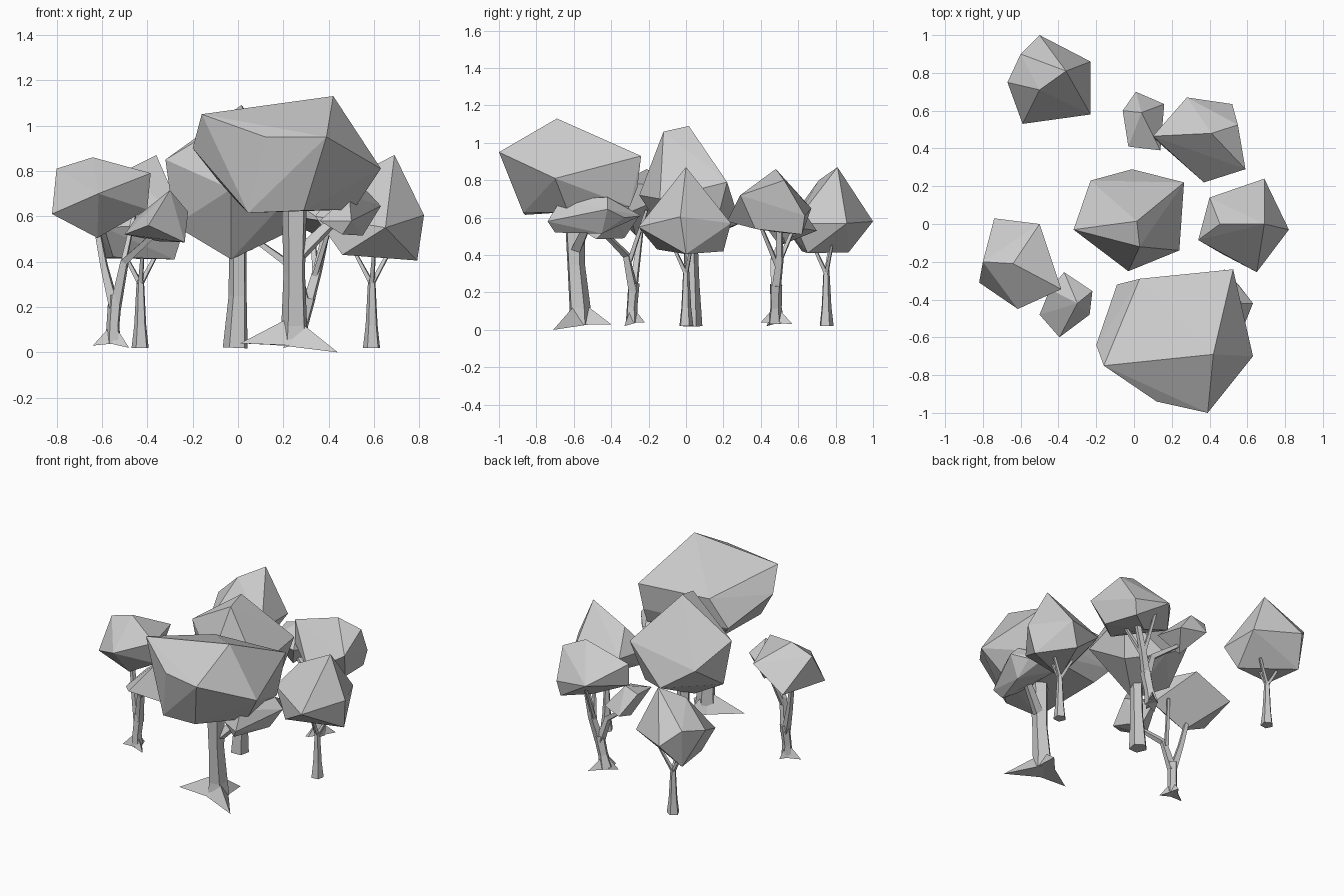
import bpy
import bmesh
from math import cos, sin, tau
from mathutils import Vector

cube = bpy.data.objects.get("Cube")
if cube:
    bpy.data.objects.remove(cube, do_unlink=True)

grey = bpy.data.materials.new("plain grey")
grey.use_nodes = True
shade = (0.6, 0.6, 0.6, 1)
grey.diffuse_color = shade
grey.node_tree.nodes["Principled BSDF"].inputs["Base Color"].default_value = shade


def finish(bm, name):
    """Turn a bmesh into a flat shaded grey object."""
    bmesh.ops.recalc_face_normals(bm, faces=bm.faces)
    mesh = bpy.data.meshes.new(name)
    bm.to_mesh(mesh)
    bm.free()
    mesh.materials.append(grey)
    obj = bpy.data.objects.new(name, mesh)
    bpy.context.scene.collection.objects.link(obj)


def faceted(name, corners):
    """Closed faceted solid wrapped around a few corners."""
    bm = bmesh.new()
    for corner in corners:
        bm.verts.new(corner)
    bmesh.ops.convex_hull(bm, input=bm.verts)
    loose = [v for v in bm.verts if not v.link_faces]
    bmesh.ops.delete(bm, geom=loose, context='VERTS')
    finish(bm, name)


def limb(name, path, radii, sides=5):
    """Tapered low-poly tube following a path."""
    points = [Vector(p) for p in path]
    bm = bmesh.new()
    rings = []
    for i, point in enumerate(points):
        ahead = points[min(i + 1, len(points) - 1)] - points[max(i - 1, 0)]
        turn = Vector((0, 0, 1)).rotation_difference(ahead.normalized())
        ring = []
        for k in range(sides):
            angle = tau * (k + 0.35) / sides
            arm = Vector((cos(angle), sin(angle), 0)) * radii[i]
            arm.rotate(turn)
            ring.append(bm.verts.new(point + arm))
        rings.append(ring)
    for low, high in zip(rings, rings[1:]):
        for k in range(sides):
            n = (k + 1) % sides
            bm.faces.new((low[k], low[n], high[n], high[k]))
    bm.faces.new(rings[0])
    bm.faces.new(rings[-1])
    finish(bm, name)


def roots(name, centre, tips, width, height):
    """Pointed wedges spreading from the foot of a trunk."""
    centre = Vector(centre)
    for number, tip in enumerate(tips):
        tip = Vector(tip)
        away = tip - centre
        side = Vector((-away.y, away.x, 0)).normalized() * width
        top = centre + Vector((0, 0, height))
        faceted(f"{name}_{number}", (tip, centre + side, centre - side, top))


def branches(name, start, ends, thick, thin):
    """Thin limbs fanning out of one fork."""
    for number, end in enumerate(ends):
        limb(f"{name}_{number}", (start, end), (thick, thin), 4)


# Large front tree
faceted("front_crown", (
    (.42, -.69, 1.13), (-.16, -.75, 1.05), (-.2, -.64, .9), (.12, -.94, .95),
    (.39, -1, .95), (.63, -.7, .81), (.525, -.24, .93), (.03, -.29, .94),
    (-.09, -.32, .76), (.045, -.86, .615), (.29, -.87, .625), (.51, -.63, .63),
    (.5, -.26, .76), (.5, -.3, .66), (0, -.38, .66)))
faceted("front_lower_crown", (
    (.63, -.42, .645), (.56, -.33, .6), (.57, -.42, .71), (.49, -.67, .695),
    (.5, -.74, .58), (.55, -.45, .515), (.46, -.7, .52), (.36, -.32, .58),
    (.36, -.66, .58), (.48, -.24, .61)))
limb("front_trunk", ((.25, -.57, .03), (.25, -.57, .12), (.25, -.59, .35),
                     (.25, -.6, .7)), (.07, .06, .05, .06))
roots("front_root", (.24, -.57, .03),
      ((.01, -.64, .04), (.44, -.71, 0), (.3, -.4, .03)), .075, .13)
branches("front_branch", (.26, -.59, .42), ((.42, -.52, .58),), .035, .025)

# Central tree
faceted("centre_crown", (
    (.015, .015, 1.09), (.03, -.12, 1.06), (-.32, -.03, .85), (-.03, -.25, .72),
    (.24, -.14, .7), (.265, .22, .79), (-.01, .29, .57), (-.23, .23, .72),
    (-.28, 0, .56), (-.03, -.05, .41), (.2, .15, .52)))
limb("centre_trunk", ((-.01, .03, .02), (0, .03, .25), (0, .02, .55)),
     (.058, .042, .04))

# Right-hand tree
faceted("east_crown", (
    (.69, 0, .87), (.455, 0, .75), (.82, -.03, .605), (.65, -.255, .55),
    (.34, -.085, .6), (.4, .14, .6), (.69, .24, .57), (.79, 0, .405),
    (.46, -.155, .43), (.62, .2, .42)))

# Left-hand tree with a small side crown
faceted("west_crown", (
    (-.64, -.21, .86), (-.8, -.2, .81), (-.82, -.31, .61), (-.615, -.45, .7),
    (-.385, -.345, .79), (-.5, 0, .755), (-.74, .03, .62),
    (-.62, -.27, .505), (-.4, -.3, .63)))
faceted("west_small_crown", (
    (-.3, -.42, .715), (-.22, -.355, .62), (-.235, -.48, .485), (-.395, -.6, .56),
    (-.5, -.48, .52), (-.445, -.345, .6), (-.37, -.255, .6), (-.35, -.33, .49)))
limb("west_trunk", ((-.55, -.29, .04), (-.55, -.29, .12), (-.54, -.28, .25)),
     (.036, .03, .032))
roots("west_root", (-.55, -.29, .04),
      ((-.64, -.31, .03), (-.48, -.33, .02), (-.54, -.22, .04)), .035, .09)
limb("west_left_branch", ((-.545, -.285, .2), (-.59, -.26, .38), (-.62, -.24, .54)),
     (.028, .02, .016), 4)
limb("west_right_branch", ((-.54, -.28, .2), (-.5, -.32, .4), (-.37, -.44, .52)),
     (.03, .022, .015), 4)
branches("west_twig", (-.51, -.3, .37), ((-.45, -.21, .64),), .016, .01)

# Back right tree with a small side crown
faceted("rear_crown", (
    (.41, .48, .86), (.28, .67, .65), (.52, .635, .61), (.55, .525, .8),
    (.59, .29, .72), (.37, .22, .58), (.1, .465, .77), (.11, .45, .62),
    (.5, .62, .51), (.34, .5, .52), (.54, .37, .54)))
faceted("rear_small_crown", (
    (.01, .7, .53), (.16, .635, .54), (.14, .39, .6), (-.03, .41, .63),
    (-.06, .6, .66), (.04, .59, .69), (.06, .5, .45)))
limb("rear_trunk", ((.26, .48, .04), (.28, .48, .12), (.31, .48, .24)),
     (.045, .032, .035))
roots("rear_root", (.26, .48, .04),
      ((.2, .43, .02), (.33, .57, .03), (.24, .4, .04)), .035, .09)
limb("rear_tall_branch", ((.305, .48, .2), (.35, .5, .36), (.4, .5, .58)),
     (.03, .024, .018), 4)
limb("rear_side_branch", ((.305, .48, .2), (.25, .47, .37), (.07, .52, .5)),
     (.03, .022, .014), 4)
branches("rear_twig", (.34, .49, .34), ((.42, .38, .6), (.33, .6, .6)), .016, .01)

# Back left tree
faceted("far_crown", (
    (-.36, .81, .87), (-.5, 1, .58), (-.23, .86, .57), (-.23, .58, .57),
    (-.59, .53, .55), (-.67, .75, .64), (-.5, .71, .8), (-.6, .9, .67),
    (-.28, .65, .41), (-.55, .62, .42), (-.58, .87, .415)))

# Slender trunks shared by the right-hand and back left trees
for name, x, y in (("east", .59, 0), ("far", -.43, .75)):
    limb(f"{name}_trunk", ((x, y, .02), (x, y, .12), (x, y, .32)), (.04, .028, .017))
    fork = Vector((x, y, .3))
    ends = [fork + Vector(step) for step in
            ((-.08, .02, .15), (.08, .03, .15), (.01, -.07, .15))]
    branches(f"{name}_branch", fork, ends, .014, .009)
